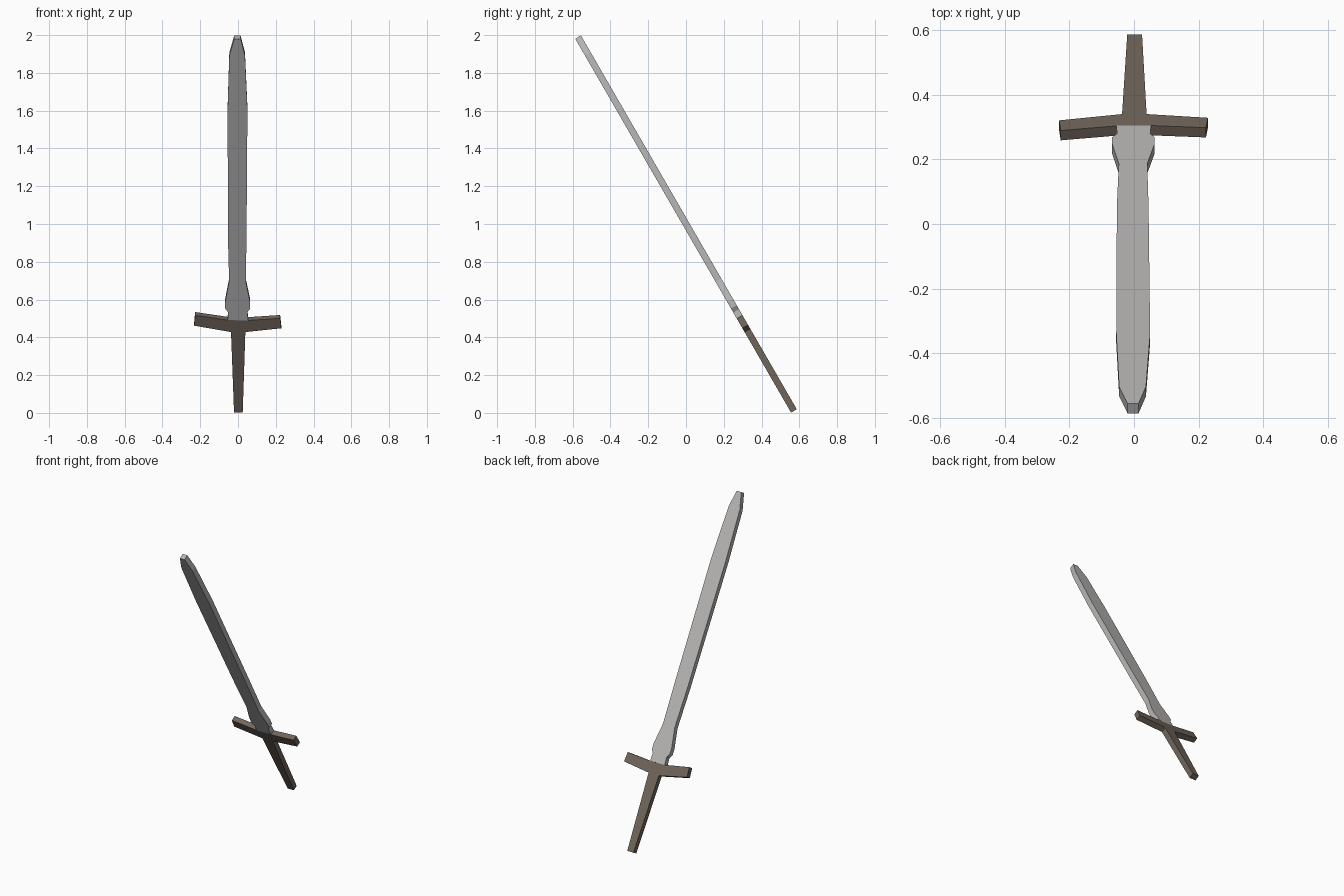
import bpy, bmesh, math
from mathutils import Matrix

if "Cube" in bpy.data.objects:
    bpy.data.objects.remove(bpy.data.objects["Cube"])

T = 0.035                      # slab thickness
L = 2.285                      # length along the sword axis
TILT = math.radians(30)


def material(name, rgb):
    m = bpy.data.materials.new(name)
    m.diffuse_color = (*rgb, 1)
    m.use_nodes = True
    m.node_tree.nodes["Principled BSDF"].inputs["Base Color"].default_value = m.diffuse_color
    return m


steel = material("steel grey", (0.48, 0.475, 0.47))
wood = material("dark brown", (0.165, 0.132, 0.106))

# sword axis is local z; lean it back 30 degrees and centre it on z = 1
PLACE = Matrix.Translation((0, 0, 1)) @ Matrix.Rotation(TILT, 4, 'X') @ Matrix.Translation((0, 0, -L / 2))


def slab(name, rows, mat):
    """Flat plate from cross rows: (left x, left u, right x, right u)."""
    bm = bmesh.new()
    rings = []
    for lx, lu, rx, ru in rows:
        rings.append([bm.verts.new(p) for p in (
            (lx, -T / 2, lu), (rx, -T / 2, ru), (rx, T / 2, ru), (lx, T / 2, lu))])
    for a, b in zip(rings, rings[1:]):
        for i in range(4):
            j = (i + 1) % 4
            bm.faces.new((a[i], a[j], b[j], b[i]))
    bm.faces.new(rings[0][::-1])
    bm.faces.new(rings[-1])
    bmesh.ops.recalc_face_normals(bm, faces=bm.faces)
    bm.transform(PLACE)
    me = bpy.data.meshes.new(name)
    bm.to_mesh(me)
    bm.free()
    me.materials.append(mat)
    ob = bpy.data.objects.new(name, me)
    bpy.context.collection.objects.link(ob)
    return ob


# tapered grip
slab("grip", [(-0.021, 0, 0.025, 0), (-0.037, 0.492, 0.039, 0.492)], wood)

# crossguard, slightly bent upward at both arms (rows run left to right)
slab("crossguard", [
    (-0.232, 0.531, -0.227, 0.594),
    (-0.037, 0.492, -0.055, 0.565),
    (0.039, 0.492, 0.053, 0.563),
    (0.229, 0.515, 0.223, 0.576)], wood)

# blade with notched, flared base and blunt tip
slab("blade", [(l, u, r, u) for u, l, r in (
    (0.564, -0.055, 0.053),
    (0.612, -0.052, 0.050),
    (0.636, -0.068, 0.064),
    (0.675, -0.068, 0.064),
    (0.800, -0.047, 0.041),
    (1.060, -0.053, 0.045),
    (1.850, -0.055, 0.050),
    (2.180, -0.046, 0.037),
    (L, -0.020, 0.014))], steel)
